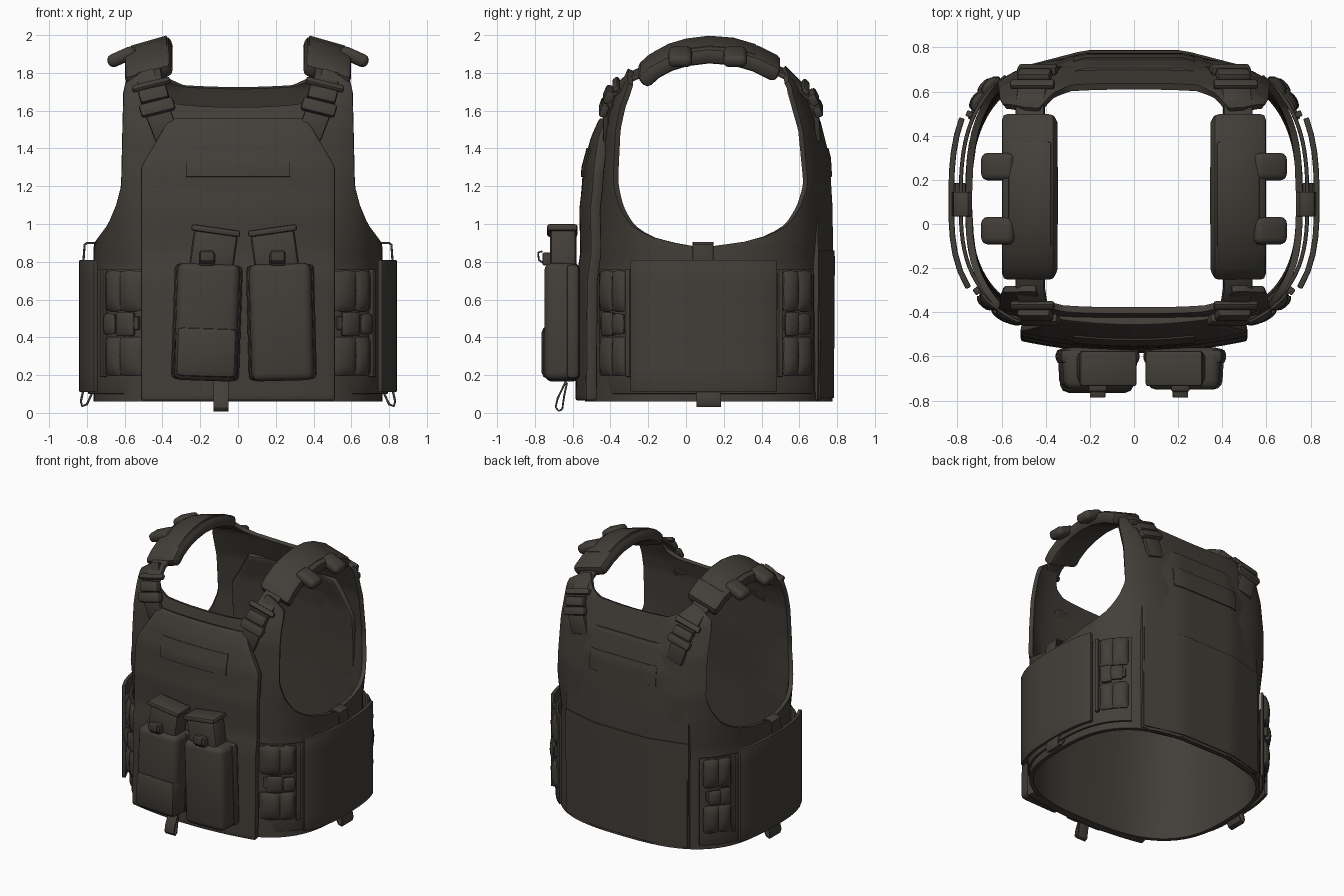
import bpy, bmesh, math
from mathutils import Matrix, Vector

if "Cube" in bpy.data.objects:
    bpy.data.objects.remove(bpy.data.objects["Cube"])

fabric = bpy.data.materials.new("dark_brown_fabric")
fabric.diffuse_color = (0.055, 0.048, 0.040, 1)
fabric.use_nodes = True
fabric.node_tree.nodes["Principled BSDF"].inputs["Base Color"].default_value = fabric.diffuse_color


def interp(table, v):
    if v <= table[0][0]:
        return table[0][1]
    for (a, p), (b, q) in zip(table, table[1:]):
        if v <= b:
            return p + (q - p) * (v - a) / (b - a)
    return table[-1][1]


def finish(name, bm, thick=0, bevel=0, mirror=False, segs=2):
    me = bpy.data.meshes.new(name)
    bm.to_mesh(me)
    bm.free()
    me.materials.append(fabric)
    ob = bpy.data.objects.new(name, me)
    bpy.context.collection.objects.link(ob)
    if thick:
        m = ob.modifiers.new("thick", 'SOLIDIFY')
        m.thickness, m.offset = thick, 0
    if bevel:
        m = ob.modifiers.new("bevel", 'BEVEL')
        m.width, m.segments, m.limit_method = bevel, segs, 'ANGLE'
        m.angle_limit = math.radians(50)
    if mirror:
        m = ob.modifiers.new("mirror", 'MIRROR')
        m.use_mirror_merge = False
    return ob


def sheet(name, f, nu, nv, thick, bevel=0, mirror=False):
    """Grid surface f(u, v), u and v in 0..1, given thickness."""
    bm = bmesh.new()
    g = [[bm.verts.new(f(i / nu, j / nv)) for j in range(nv + 1)] for i in range(nu + 1)]
    for i in range(nu):
        for j in range(nv):
            bm.faces.new((g[i][j], g[i + 1][j], g[i + 1][j + 1], g[i][j + 1]))
    return finish(name, bm, thick, bevel, mirror)


def ribbon(name, pts, width, thick, bevel=0.008, mirror=False):
    """Strap along a path; width is a vector across it."""
    p, w, n = [Vector(q) for q in pts], Vector(width), len(pts) - 1
    return sheet(name, lambda u, v: p[round(u * n)] + w * (v - 0.5), n, 1, thick, bevel, mirror)


def box(name, c, size, rot=(0, 0, 0), bevel=0.02, mirror=False, taper=1, segs=2):
    bm = bmesh.new()
    bmesh.ops.create_cube(bm, size=1)
    for v in bm.verts:
        k = taper if v.co.y < 0 else 1
        v.co = Vector((v.co.x * size[0] * k, v.co.y * size[1], v.co.z * size[2]))
    R = Matrix.Translation(c)
    for a, ax in zip(rot, 'XYZ'):
        R = R @ Matrix.Rotation(math.radians(a), 4, ax)
    bm.transform(R)
    return finish(name, bm, 0, bevel, mirror, segs)


# --- inner vest shell: front and back sheets meeting at the sides
A, YC = 0.75, 0.10
XMAX = [(.88, A), (.90, .745), (.93, .725), (1.0, .675), (1.1, .635), (1.2, .61), (1.7, .60), (1.85, .56)]
FRONT_Y = [(.07, -.52), (.8, -.48), (1.2, -.44), (1.5, -.42), (1.62, -.39), (1.83, -.30)]
BACK_Y = [(.07, .76), (1.2, .74), (1.5, .70), (1.73, .62), (1.83, .53)]
FRONT_TOP = [(0, 1.615), (.25, 1.63), (.4, 1.67), (.5, 1.76), (.58, 1.82), (.75, 1.8), (1, 1.74)]
BACK_TOP = [(0, 1.72), (.25, 1.73), (.4, 1.76), (.5, 1.80), (.58, 1.83), (.75, 1.81), (1, 1.75)]
FRONT_POW = [(.8, 2.8), (1.0, 3.3), (1.25, 4.2)]
BACK_POW = [(.8, 2.8), (1.0, 3.2), (1.25, 3.6)]


def shell(ytab, ttab, powtab):
    def f(u, v):
        s = 2 * u - 1
        z = .06 + v * (interp(ttab, abs(s)) - .06)
        xm, n = min(interp(XMAX, z), A), interp(powtab, z)
        phi = abs(s) * math.asin((xm / A) ** (n / 2))
        x = A * math.sin(phi) ** (2 / n)
        y = YC + (interp(ytab, z) - YC) * max(math.cos(phi), 0) ** (2 / n)
        return (math.copysign(x, s), y, z)
    return f


sheet("front_shell", shell(FRONT_Y, FRONT_TOP, FRONT_POW), 56, 60, .03)
sheet("back_shell", shell(BACK_Y, BACK_TOP, BACK_POW), 56, 60, .03)

# --- plate bags on the front and back
HALF_W = [(1.30, .51), (1.55, .36)]
FP = [(.07, -.555), (.7, -.55), (.85, -.53), (1.08, -.535), (1.16, -.525), (1.3, -.515), (1.45, -.475), (1.55, -.43)]
BP = [(.07, .75), (.8, .755), (1.1, .75), (1.35, .735), (1.55, .685)]
f_y = lambda x, z: interp(FP, z) + .055 * (x / .51) ** 2
b_y = lambda x, z: interp(BP, z) - .075 * max(0, abs(x) - .22) / .29


def panel(yf, z0, z1, off=0, wide=1, limit=9):
    def f(u, v):
        z = z0 + v * (z1 - z0)
        x = (2 * u - 1) * min(interp(HALF_W, z) * wide, limit)
        return (x, yf(x, z) + off, z)
    return f


sheet("front_plate_bag", panel(f_y, .065, 1.55), 20, 40, .06, .012)
sheet("back_plate_bag", panel(b_y, .065, 1.55), 20, 40, .05, .012)
sheet("front_name_patch", panel(f_y, 1.25, 1.40, -.034, 1, .275), 10, 6, .009)
sheet("back_name_patch", panel(b_y, 1.25, 1.40, .028, 1, .275), 10, 6, .009)
sheet("back_lower_flap", panel(b_y, .08, .86, .027, .99), 20, 16, .012)


# --- side cummerbund: layers wrapped on wider rings
def band(name, y0, y1, z0, z1, off, thick, puff=0, bevel=.006, n=14):
    a, bf, bb = A + off, .57 + off, .66 + off

    def f(u, v):
        y = y0 + u * (y1 - y0)
        bulge = puff * (math.sin(math.pi * u) * math.sin(math.pi * v)) ** .5 if 0 < u < 1 and 0 < v < 1 else 0
        k = abs(y - YC) / (bf if y < YC else bb)
        x = a * max(0, 1 - k ** 2.8) ** (1 / 2.8)
        nx, ny = Vector((x, (y - YC) * 1.3)).normalized()
        return (x + nx * bulge, y + ny * bulge, z0 + v * (z1 - z0))
    return sheet(name, f, n, 6, thick, bevel, True)


band("cummerbund_inner", -.455, .67, .10, .76, .035, .018, n=30)
band("cummerbund_panel", -.29, .48, .11, .81, .078, .026, n=10)
for y0, y1, tag in ((-.445, -.315, "front"), (.515, .655, "back")):
    ym = (y0 + y1) / 2
    for z0, z1 in ((.20, .40), (.54, .75)):
        zm = (z0 + z1) / 2
        band(tag + "_side_pad_a", y0, ym, z0, z1, .042, .025, .024, n=6)
        band(tag + "_side_pad_b", ym, y1, z0, z1, .042, .025, .024, n=6)
        band(tag + "_side_webbing", y0 - .01 if y0 < 0 else y0 - .04, y1 + .03 if y0 < 0 else y1 + .01,
             z0 + .01, z1 - .01, .048, .014, n=8)
    band(tag + "_side_buckle_web", y0, y1, .44, .51, .05, .025, n=8)
    band(tag + "_side_buckle_a", y0 + .01, ym, .41, .53, .052, .035, .012, n=6)
    band(tag + "_side_buckle_b", ym + .005, y1 - .01, .42, .52, .056, .035, .012, n=6)
    band(tag + "_side_edge", y1 if y0 < 0 else y0 - .03, y1 + .025 if y0 < 0 else y0 - .005, .19, .76, .055, .03, n=3)

# pull loops at the top and bottom of each side
ribbon("side_top_loop", [(.745, .09, .76), (.74, .09, .885), (.755, .09, .90), (.80, .09, .90), (.812, .09, .89), (.82, .09, .78)],
       (0, .11, 0), .012, .003, True)
ribbon("side_bottom_loop", [(.77, .12, .14), (.775, .12, .10), (.80, .12, .045), (.825, .12, .035), (.832, .12, .06), (.815, .12, .14)],
       (0, .13, 0), .012, .003, True)

# --- shoulder pads, straps and buckles
pad = [(-.235, 1.775), (-.17, 1.835), (-.09, 1.878), (0, 1.905), (.12, 1.92), (.25, 1.91), (.37, 1.875), (.49, 1.815)]
ribbon("shoulder_pad", [(.472, y, z) for y, z in pad], (.245, 0, -.07), .09, .03, True)
ribbon("shoulder_pad_cover", [(.472, y, z + .045) for y, z in pad[1:-1]], (.19, 0, -.054), .012, .004, True)
for y in (-.03, .26):
    box("shoulder_loop", (.615, y, 1.885), (.16, .125, .07), (0, 24, 0), .03, True, segs=3)
for tag, sgn, path in (("front", -1, [(.37, -.425, 1.45), (.42, -.425, 1.58), (.455, -.385, 1.70), (.47, -.29, 1.78), (.47, -.2, 1.82)]),
                       ("back", 1, [(.39, .70, 1.45), (.43, .69, 1.58), (.455, .65, 1.68), (.47, .55, 1.78), (.47, .45, 1.83)])):
    ribbon(tag + "_shoulder_strap", path, (.13, 0, -.03), .03, .008, True)
    P = [Vector(p) for p in path]
    out = Vector((0, sgn * .018, .01))
    ribbon(tag + "_buckle_lower", [P[1] - (P[2] - P[1]) * .05 + out, P[1].lerp(P[2], .5) + out], (.18, 0, -.045), .045, .015, True)
    ribbon(tag + "_buckle_upper", [P[1].lerp(P[2], .5) + out, P[2].lerp(P[3], .1) + out], (.15, 0, -.035), .05, .015, True)
    ribbon(tag + "_buckle_bar", [P[2].lerp(P[3], .2) + out, P[2].lerp(P[3], .5) + out], (.20, 0, -.05), .03, .01, True)

# --- two magazine pouches with magazines
for tag, x, tilt, mx in (("left", -.165, 2, -.135), ("right", .23, -1.5, .20)):
    lean = 8 if x < 0 else -8
    box(tag + "_pouch", (x, -.655, .48), (.345, .19, .62), (0, tilt, 0), .04, taper=.94, segs=3)
    box(tag + "_pouch_back", (x, -.60, .48), (.36, .07, .61), (0, tilt, 0), .025)
    box(tag + "_magazine", (mx, -.65, .82), (.235, .14, .28), (0, lean, 0), .025)
    box(tag + "_magazine_base", (mx + lean * .0022, -.655, .965), (.26, .16, .035), (0, lean, 0), .012)
    tx = mx - .03 if x < 0 else mx + .01
    box(tag + "_pouch_strap", (tx, -.735, .815), (.085, .05, .07), bevel=.01)
    ribbon(tag + "_pouch_pull_tab", [(tx, -.75, .79), (tx, -.78, .81), (tx, -.782, .85), (tx, -.76, .855)], (.07, 0, 0), .01, .003)
box("left_pouch_lower_flap", (-.168, -.70, .32), (.345, .13, .27), (0, 2, 0), .035, taper=.93)
ribbon("pouch_tail", [(-.09, -.63, .18), (-.09, -.68, .075), (-.09, -.69, .03), (-.09, -.675, .01), (-.09, -.655, .02), (-.09, -.645, .09),
                      (-.09, -.63, .16)], (.08, 0, 0), .01, .003)

# --- bake modifiers, then smooth shading with sharp edges
bpy.ops.object.select_all(action='SELECT')
bpy.context.view_layer.objects.active = bpy.context.selected_objects[0]
bpy.ops.object.convert(target='MESH')
bpy.ops.object.shade_smooth_by_angle(angle=math.radians(40))
